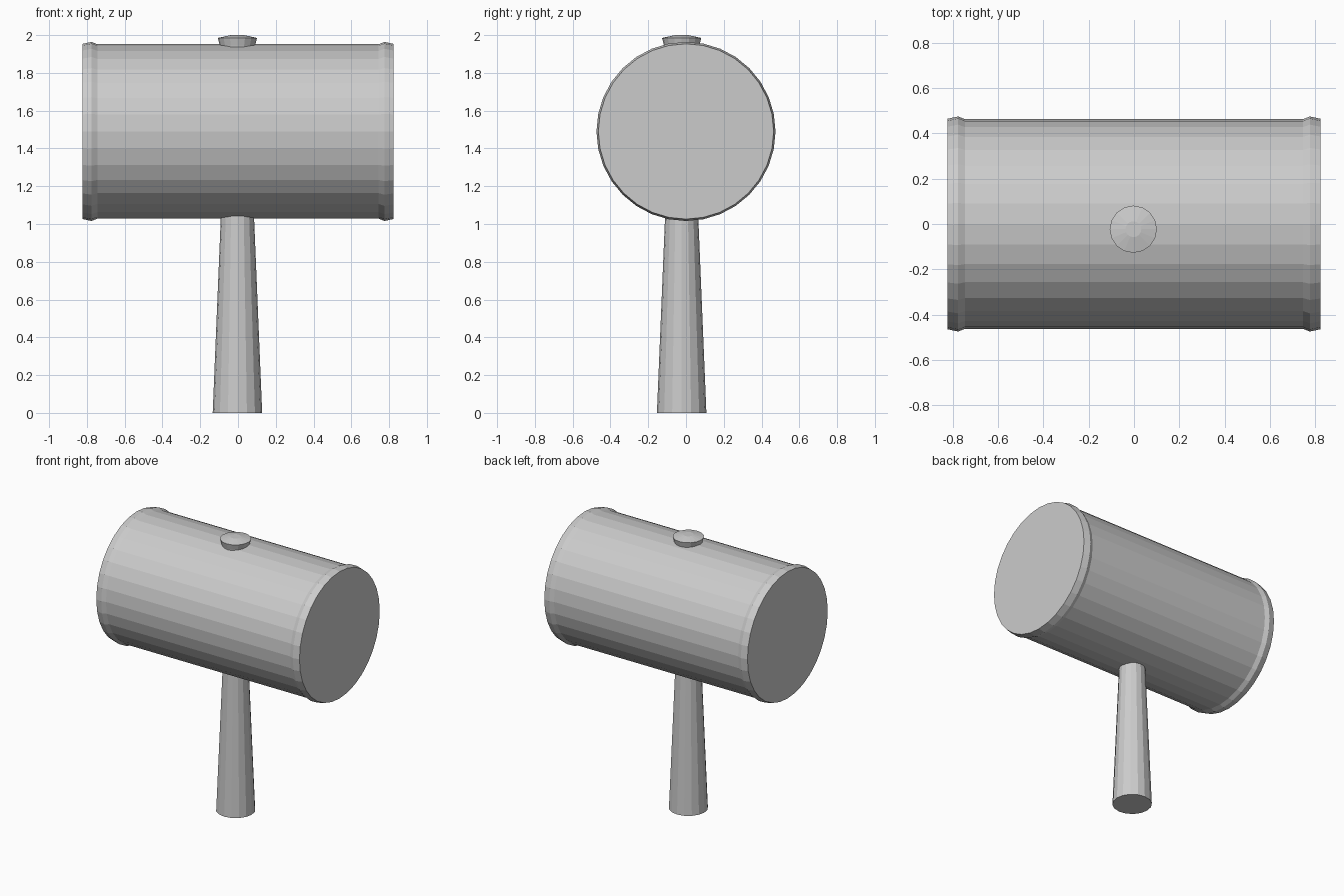
import bpy
import bmesh
import math
from mathutils import Matrix

cube = bpy.data.objects.get("Cube")
if cube:
    bpy.data.objects.remove(cube, do_unlink=True)

grey = bpy.data.materials.new("plain grey")
grey.use_nodes = True
colour = (0.6, 0.6, 0.6, 1)
grey.diffuse_color = colour
grey.node_tree.nodes["Principled BSDF"].inputs["Base Color"].default_value = colour


def turned(name, profile, sides, matrix):
    """Closed solid of revolution from (radius, height) pairs, along local z."""
    bm = bmesh.new()
    rings = []
    for radius, height in profile:
        rings.append([bm.verts.new((radius * math.cos(math.tau * i / sides),
                                    radius * math.sin(math.tau * i / sides), height))
                      for i in range(sides)])
    for low, high in zip(rings, rings[1:]):
        for i in range(sides):
            j = (i + 1) % sides
            bm.faces.new((low[i], low[j], high[j], high[i]))
    bm.faces.new(rings[0][::-1])
    bm.faces.new(rings[-1])
    bm.transform(matrix)
    mesh = bpy.data.meshes.new(name)
    bm.to_mesh(mesh)
    bm.free()
    mesh.materials.append(grey)
    obj = bpy.data.objects.new(name, mesh)
    bpy.context.collection.objects.link(obj)
    return obj


# Mallet head: a barrel lying along x with a bevelled rim at each end
half = [(0.462, 0.745), (0.474, 0.775), (0.464, 0.822)]
head_profile = [(r, -h) for r, h in reversed(half)] + half
turned("mallet_head", head_profile, 32,
       Matrix.Translation((0, 0, 1.49)) @ Matrix.Rotation(math.pi / 2, 4, 'Y'))

# Handle: tapers upward into the head
shaft = Matrix.Translation((-0.003, -0.023, 0))
turned("handle", [(0.131, 0), (0.087, 1.06)], 16, shaft)

# Cap: shallow domed end of the handle on top of the head
turned("handle_cap", [(0.085, 1.90), (0.093, 1.945), (0.104, 1.985), (0.035, 2.0)], 16, shaft)
